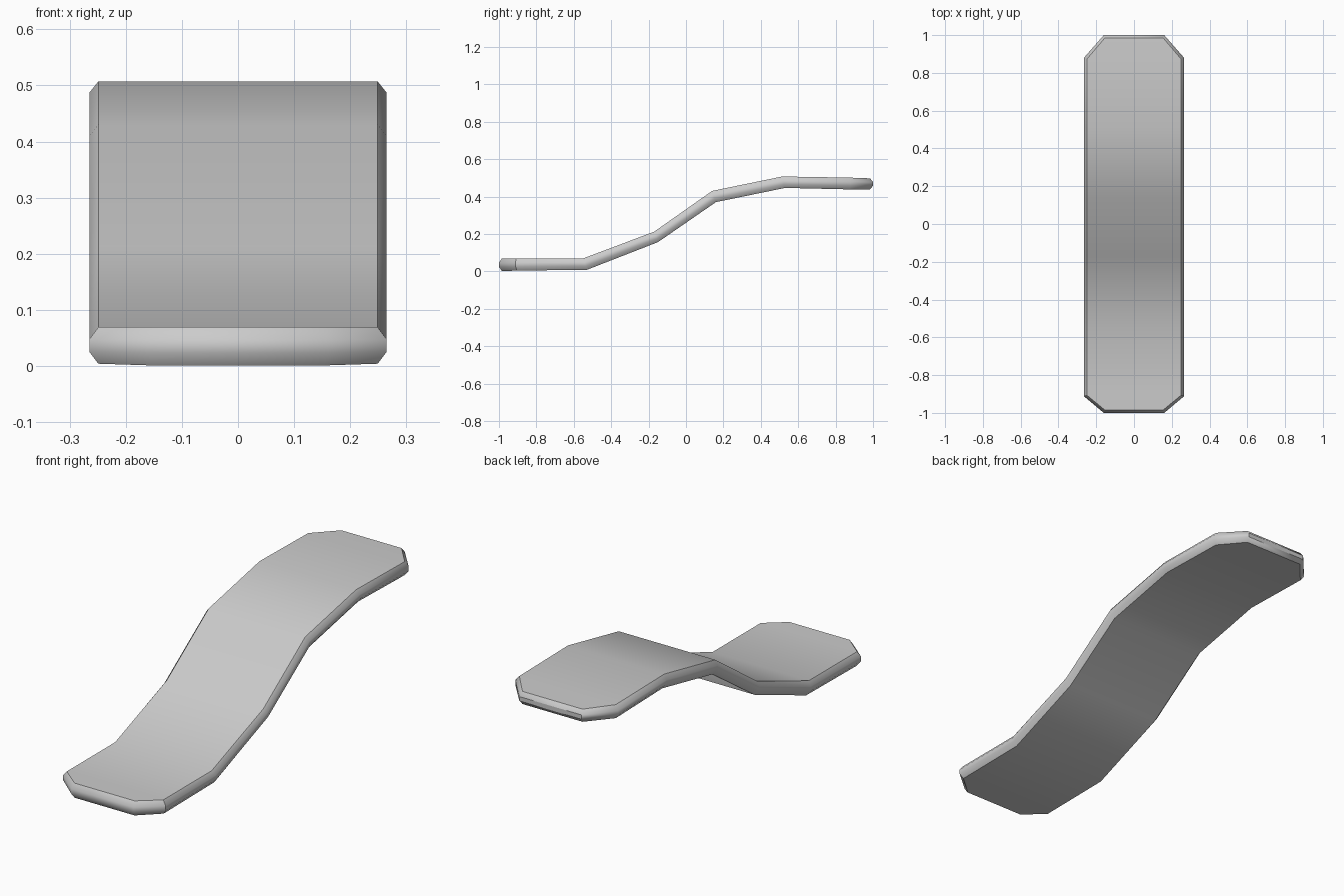
import bpy, bmesh, math
from mathutils import Vector

if "Cube" in bpy.data.objects:
    bpy.data.objects.remove(bpy.data.objects["Cube"])

# Cross-sections along the slide: half width, top (y, z), bottom (y, z)
rows = [
    (0.16, -1.00, 0.069, -1.00, 0.001),
    (0.265, -0.913, 0.069, -0.91, 0.004),
    (0.265, -0.55, 0.069, -0.53, 0.008),
    (0.265, -0.17, 0.212, -0.15, 0.156),
    (0.265, 0.14, 0.430, 0.16, 0.370),
    (0.265, 0.515, 0.507, 0.53, 0.446),
    (0.265, 0.88, 0.501, 0.88, 0.438),
    (0.16, 1.00, 0.497, 1.00, 0.438),
]
INSET = 0.016
LEVELS = [(0.0, INSET), (0.33, 0.0), (0.67, 0.0), (1.0, INSET)]

bm = bmesh.new()


def corner(i, side, t, inset):
    """Vertex of one rim level at section i."""
    w, yt, zt, yb, zb = rows[i]
    p = Vector((w, yt, zt)).lerp(Vector((w, yb, zb)), t)
    if i in (0, len(rows) - 1):
        p.y -= math.copysign(inset, p.y)
        p.x -= inset * 0.3
    else:
        p.x -= inset
        if i in (1, len(rows) - 2):
            p.y -= math.copysign(inset * 0.4, p.y)
    return bm.verts.new((p.x * side, p.y, p.z))


# Rim loops running around the whole board
n = len(rows)
loops = []
for t, inset in LEVELS:
    right = [corner(i, 1, t, inset) for i in range(n)]
    left = [corner(i, -1, t, inset) for i in reversed(range(n))]
    loops.append(right + left)
m = 2 * n
for a, b in zip(loops, loops[1:]):
    for i in range(m):
        j = (i + 1) % m
        bm.faces.new((a[i], b[i], b[j], a[j]))

# Top and underside strips
for loop in (loops[0], loops[-1]):
    for i in range(n - 1):
        bm.faces.new((loop[i], loop[i + 1], loop[m - 2 - i], loop[m - 1 - i]))
bmesh.ops.recalc_face_normals(bm, faces=bm.faces)

mesh = bpy.data.meshes.new("curved_board")
bm.to_mesh(mesh)
bm.free()
board = bpy.data.objects.new("curved_board", mesh)
bpy.context.collection.objects.link(board)
bpy.context.view_layer.objects.active = board
board.select_set(True)
bpy.ops.object.shade_smooth_by_angle(angle=math.radians(39))
